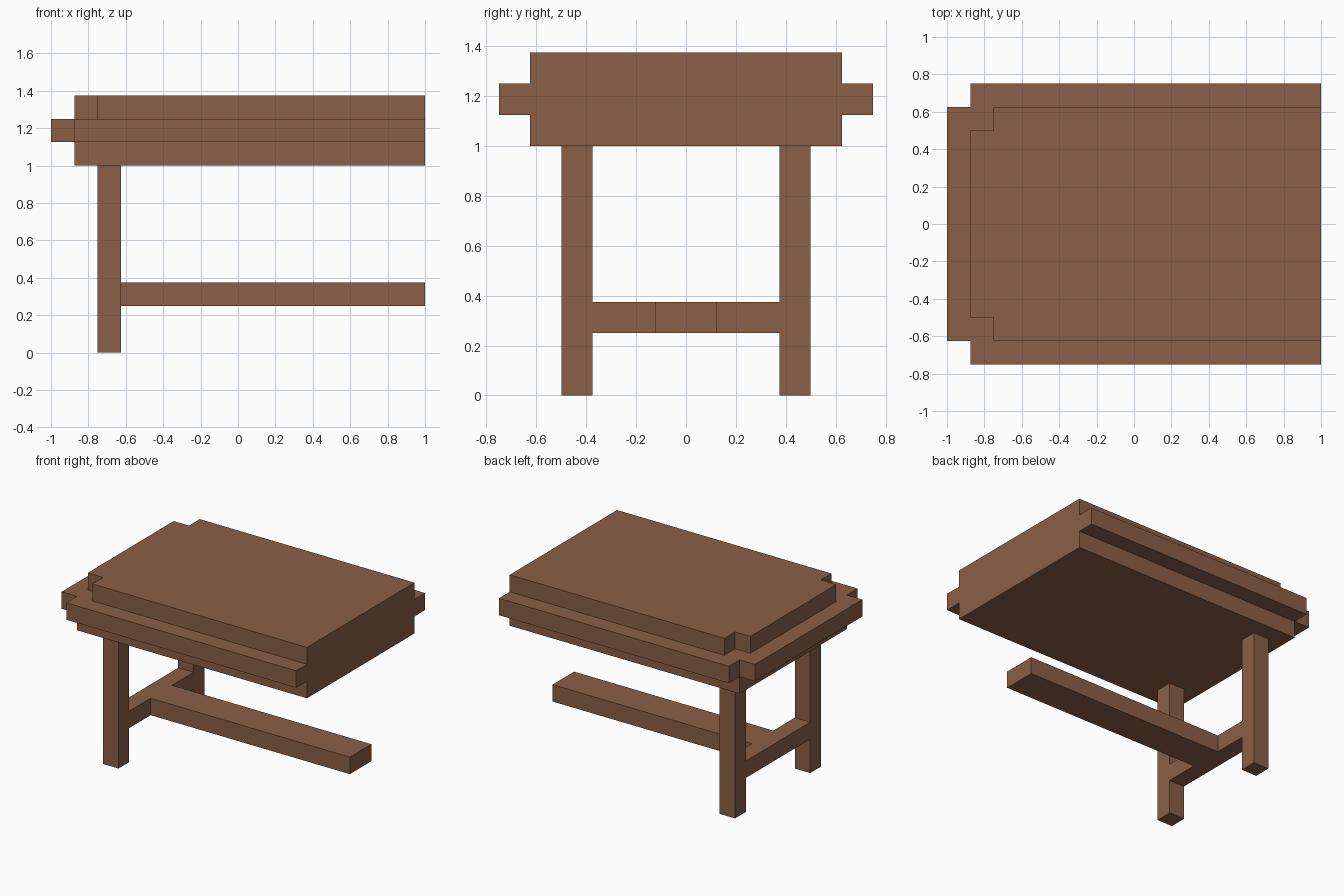
import bpy, bmesh

if "Cube" in bpy.data.objects:
    bpy.data.objects.remove(bpy.data.objects["Cube"])

wood = bpy.data.materials.new("brown wood")
wood.diffuse_color = (0.254, 0.115, 0.063, 1)
wood.use_nodes = True
wood.node_tree.nodes["Principled BSDF"].inputs["Base Color"].default_value = wood.diffuse_color


def slab(name, half_outline, z0, z1):
    """Extrude an outline mirrored across y = 0 (given for y > 0, from right to left)."""
    outline = half_outline + [(x, -y) for x, y in reversed(half_outline)]
    bm = bmesh.new()
    face = bm.faces.new([bm.verts.new((x, y, z0)) for x, y in outline])
    top = bmesh.ops.extrude_face_region(bm, geom=[face], use_keep_orig=True)["geom"]
    bmesh.ops.translate(bm, vec=(0, 0, z1 - z0),
                        verts=[v for v in top if isinstance(v, bmesh.types.BMVert)])
    bmesh.ops.recalc_face_normals(bm, faces=bm.faces)
    mesh = bpy.data.meshes.new(name)
    bm.to_mesh(mesh)
    bm.free()
    mesh.materials.append(wood)
    obj = bpy.data.objects.new(name, mesh)
    bpy.context.collection.objects.link(obj)
    return obj


def box(name, x0, x1, y0, y1, z0, z1):
    obj = slab(name, [(x1, (y1 - y0) / 2), (x0, (y1 - y0) / 2)], z0, z1)
    obj.location.y = (y0 + y1) / 2
    return obj


# Stepped table top: lower slab, wide rim, notched upper slab
slab("top_lower_slab", [(1, 0.625), (-0.875, 0.625)], 1.0, 1.125)
slab("top_rim", [(1, 0.75), (-0.875, 0.75), (-0.875, 0.625), (-1, 0.625)], 1.125, 1.25)
slab("top_upper_slab", [(1, 0.625), (-0.75, 0.625), (-0.75, 0.5), (-0.875, 0.5)], 1.25, 1.375)

# Two legs at the left end
box("front_leg", -0.75, -0.625, -0.5, -0.375, 0, 1)
box("back_leg", -0.75, -0.625, 0.375, 0.5, 0, 1)

# Stretcher between the legs and the long rail running to the open end
box("leg_stretcher", -0.75, -0.625, -0.375, 0.375, 0.25, 0.375)
box("long_rail", -0.625, 1, -0.125, 0.125, 0.25, 0.375)
